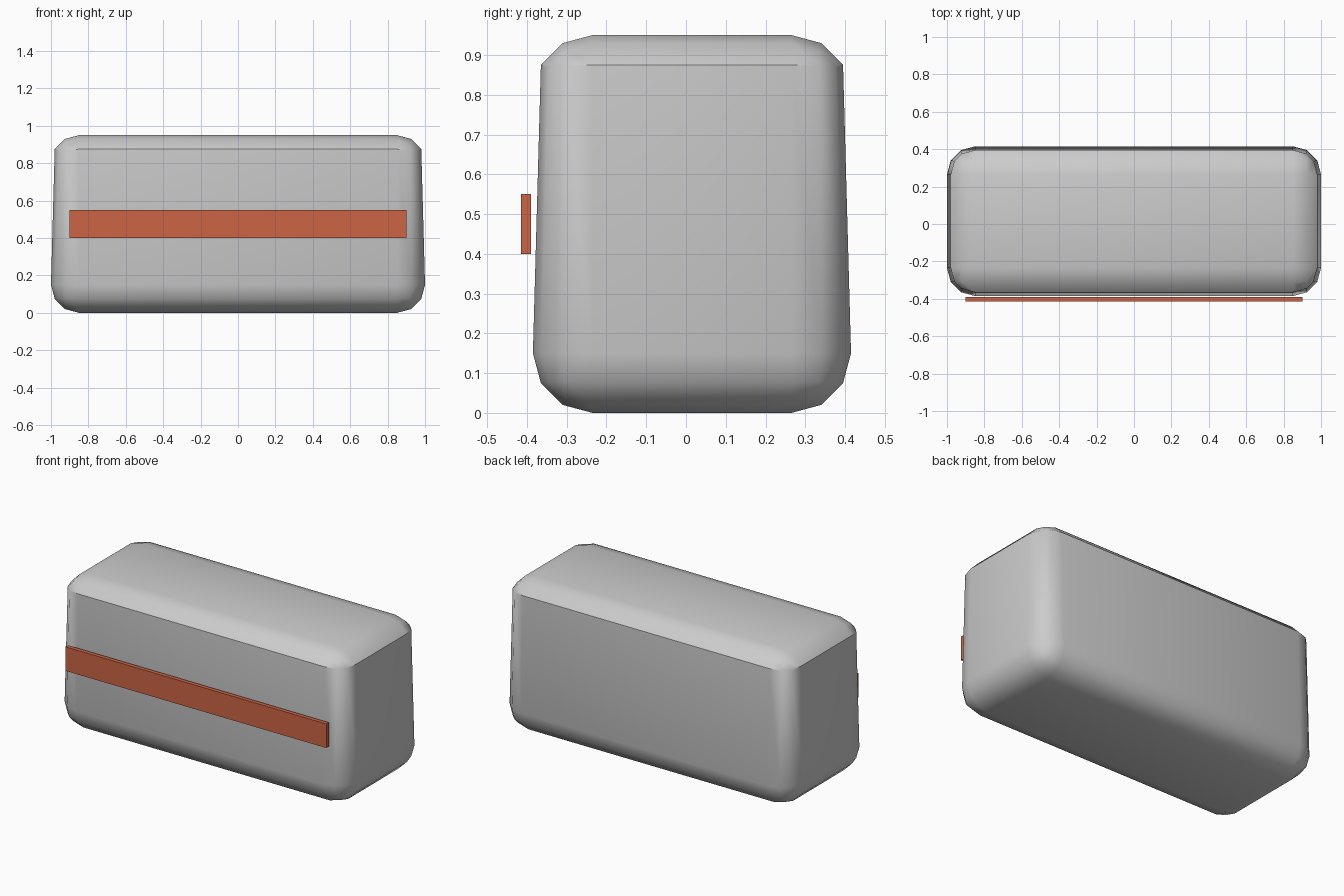
import bpy, bmesh, math
from mathutils import Matrix, Vector

if "Cube" in bpy.data.objects:
    bpy.data.objects.remove(bpy.data.objects["Cube"])


def box(bm, lo, hi):
    lo, hi = Vector(lo), Vector(hi)
    m = Matrix.Translation((lo + hi) / 2) @ Matrix.Diagonal((*(hi - lo), 1))
    bmesh.ops.create_cube(bm, size=1, matrix=m)


def finish(bm, name):
    bmesh.ops.recalc_face_normals(bm, faces=bm.faces[:])
    mesh = bpy.data.meshes.new(name)
    bm.to_mesh(mesh)
    bm.free()
    obj = bpy.data.objects.new(name, mesh)
    bpy.context.collection.objects.link(obj)
    return obj


# Rounded body
H, R = 0.95, 0.15
bm = bmesh.new()
box(bm, (-1, -0.385, 0), (1, 0.415, H))
bmesh.ops.bevel(bm, geom=bm.edges[:], offset=R, offset_type='OFFSET',
                segments=3, profile=0.5, affect='EDGES')
# Drop the upper tangent ring so the walls taper to a crisp lid edge
ring = [e for e in bm.edges if all(abs(v.co.z - (H - R)) < 0.004 for v in e.verts)]
bmesh.ops.dissolve_edges(bm, edges=ring, use_verts=True)
body = finish(bm, "body")
bpy.ops.object.select_all(action='DESELECT')
body.select_set(True)
bpy.context.view_layer.objects.active = body
bpy.ops.object.shade_smooth_by_angle(angle=math.radians(35))

# Front stripe, floating just ahead of the wall
bm = bmesh.new()
box(bm, (-0.9, -0.415, 0.4), (0.9, -0.39, 0.55))
stripe = finish(bm, "front_stripe")
mat = bpy.data.materials.new("orange")
mat.diffuse_color = (0.6, 0.13, 0.06, 1)
mat.use_nodes = True
mat.node_tree.nodes["Principled BSDF"].inputs["Base Color"].default_value = mat.diffuse_color
stripe.data.materials.append(mat)
